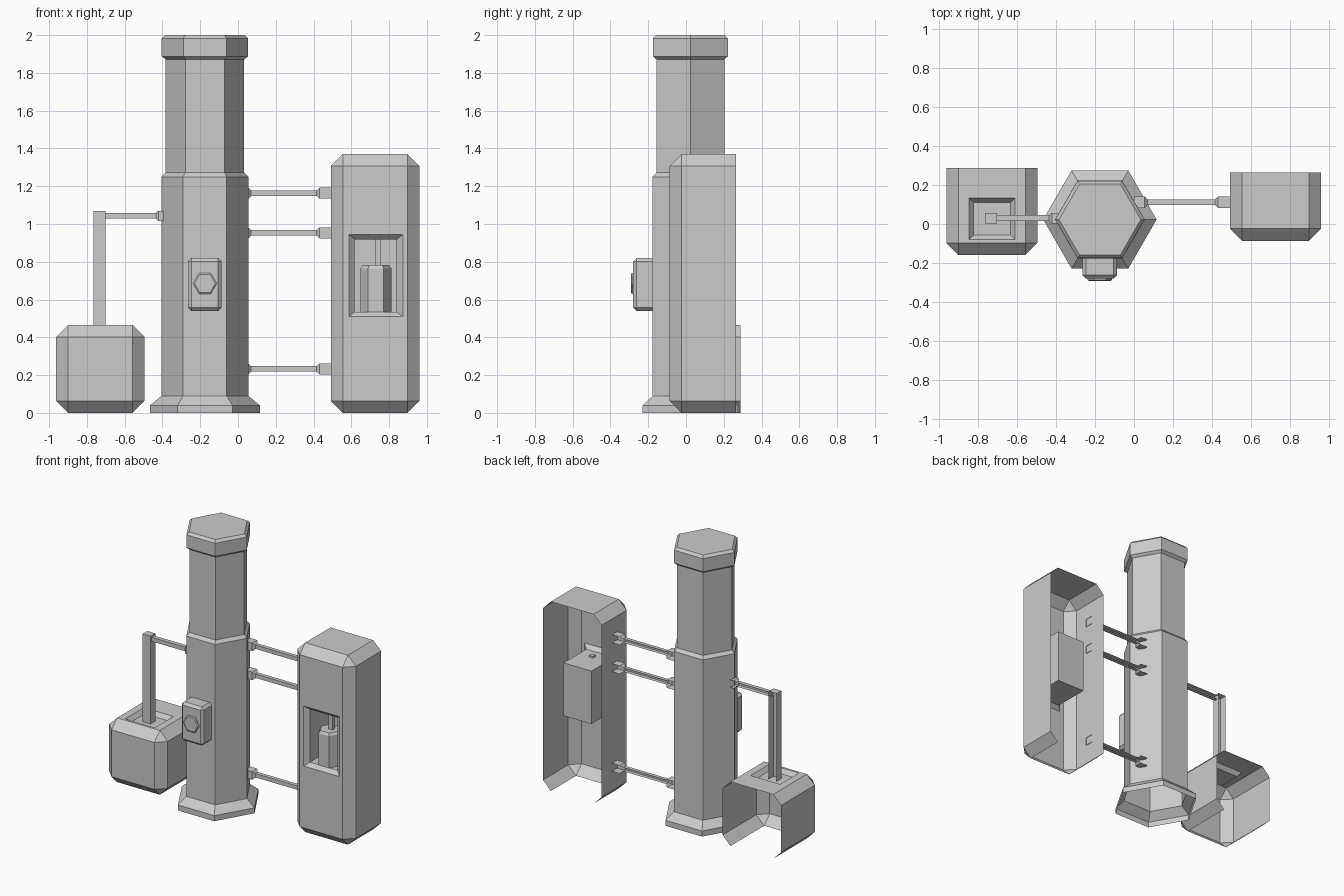
import bpy, bmesh, math
from mathutils import Vector

if "Cube" in bpy.data.objects:
    bpy.data.objects.remove(bpy.data.objects["Cube"])


def finish(name, bm):
    me = bpy.data.meshes.new(name)
    bm.to_mesh(me)
    bm.free()
    ob = bpy.data.objects.new(name, me)
    bpy.context.collection.objects.link(ob)
    return ob


def box_bm(lo, hi):
    bm = bmesh.new()
    bmesh.ops.create_cube(bm, size=1)
    lo, hi = Vector(lo), Vector(hi)
    for v in bm.verts:
        v.co = Vector([(a + b) / 2 + c * (b - a) for a, b, c in zip(lo, hi, v.co)])
    return bm


def face_towards(bm, d):
    bm.normal_update()
    return max(bm.faces, key=lambda f: f.normal.dot(Vector(d)) + f.calc_area() * 0.01)


def drop(bm, d):
    bmesh.ops.delete(bm, geom=[face_towards(bm, d)], context='FACES')


def shell(lo, hi, width):
    """Chamfered casing with an open back."""
    bm = box_bm(lo, hi)
    drop(bm, (0, 1, 0))
    edges = [e for e in bm.edges if not e.is_boundary]
    bmesh.ops.bevel(bm, geom=edges, offset=width, segments=1, profile=0.5, affect='EDGES')
    return bm


def recess(bm, d, axis, steps):
    """Sink a rectangular pocket; each step is (rect on other axes, depth)."""
    f = face_towards(bm, d)
    u, w = [i for i in range(3) if i != axis]
    for (u0, u1, w0, w1), depth in steps:
        bmesh.ops.inset_individual(bm, faces=[f], thickness=0.01)
        c = f.calc_center_median()
        for v in f.verts:
            p = v.co.copy()
            v.co[u] = u0 if p[u] < c[u] else u1
            v.co[w] = w0 if p[w] < c[w] else w1
            v.co[axis] = depth


def loft(name, rings, cap_start=False, cap_end=True):
    """Skin a list of equal-length vertex rings."""
    bm = bmesh.new()
    loops = [[bm.verts.new(p) for p in r] for r in rings]
    n = len(loops[0])
    for a, b in zip(loops, loops[1:]):
        for i in range(n):
            bm.faces.new((a[i], a[(i + 1) % n], b[(i + 1) % n], b[i]))
    if cap_start:
        bm.faces.new(loops[0][::-1])
    if cap_end:
        bm.faces.new(loops[-1])
    return finish(name, bm)


def hexagon(x, y, r, z):
    return [(x + r * math.cos(math.radians(60 * i)), y + r * math.sin(math.radians(60 * i)), z)
            for i in range(6)]


def hex_stack(name, x, y, profile, **kw):
    return loft(name, [hexagon(x, y, r, z) for r, z in profile], **kw)


def channel(name, profile, y, z):
    """Square rod along x with an open back; profile is (x, half size)."""
    bm = bmesh.new()
    rows = [[bm.verts.new((x, y + s * a, z + s * b)) for a, b in
             ((1, 1), (-1, 1), (-1, -1), (1, -1))] for x, s in profile]
    for p, q in zip(rows, rows[1:]):
        for i in range(3):
            bm.faces.new((p[i], p[i + 1], q[i + 1], q[i]))
    bmesh.ops.recalc_face_normals(bm, faces=bm.faces)
    if bm.faces[1 if len(bm.faces) > 1 else 0:]:
        bm.faces.ensure_lookup_table()
        bm.normal_update()
        if bm.faces[0].normal.z < 0:
            bmesh.ops.reverse_faces(bm, faces=bm.faces)
    return finish(name, bm)


CX, CY = -0.175, 0.023

# Central column with flared foot and collar step
hex_stack("column", CX, CY, [(0.291, 0), (0.291, 0.04), (0.23, 0.09), (0.23, 1.25),
                             (0.208, 1.272), (0.208, 1.88)], cap_end=False)
# Column cap
hex_stack("column_cap", CX, CY, [(0.208, 1.872), (0.229, 1.888), (0.229, 1.982), (0.21, 2.0)],
          cap_start=True)

# Control box and hexagonal button on the column front
finish("control_box", shell((-0.265, -0.28, 0.54), (-0.087, -0.17, 0.82), 0.018))
button = [[(x, y, z + 0.685) for x, z, y in
           [(px, pz, yy) for px, pz, _ in hexagon(CX, 0, r, 0)]]
          for r, yy in ((0.063, -0.278), (0.063, -0.287), (0.055, -0.292))]
loft("button", button)

# Tall cabinet with a deep window, open at back and bottom
bm = shell((0.492, -0.087, 0), (0.96, 0.264, 1.37), 0.063)
drop(bm, (0, 0, -1))
recess(bm, (0, -1, 0), 1, [((0.587, 0.873, 0.51, 0.944), -0.087),
                           ((0.617, 0.84, 0.535, 0.918), -0.06),
                           ((0.617, 0.84, 0.535, 0.918), 0.2)])
finish("tall_cabinet", bm)

# Canister and its feed rod inside the window
hex_stack("canister", 0.73, 0.01, [(0.082, 0.535), (0.082, 0.765), (0.07, 0.782)])
finish("feed_rod", box_bm((0.724, 0.0, 0.77), (0.756, 0.03, 0.93)))

# Low tank with a shallow socket in its top
bm = shell((-0.963, -0.16, 0), (-0.495, 0.288, 0.465), 0.063)
drop(bm, (0, 0, -1))
recess(bm, (0, 0, 1), 2, [((-0.847, -0.61, -0.08, 0.133), 0.465),
                          ((-0.823, -0.633, -0.057, 0.11), 0.435)])
finish("low_tank", bm)

# Upright pipe, open at the back
bm = box_bm((-0.765, 0.003, 0.43), (-0.702, 0.057, 1.07))
drop(bm, (0, 1, 0))
finish("upright_pipe", bm)

# Horizontal pipes with tapered couplings
channel("left_pipe", [(-0.71, 0.015), (-0.435, 0.015), (-0.422, 0.027), (-0.37, 0.027)], 0.03, 1.043)
for i, z in enumerate((0.233, 0.953, 1.163)):
    channel(f"right_pipe_{i + 1}", [(0.0, 0.029), (0.055, 0.029), (0.07, 0.014), (0.415, 0.014),
                                    (0.432, 0.029), (0.495, 0.029)], 0.112, z)
